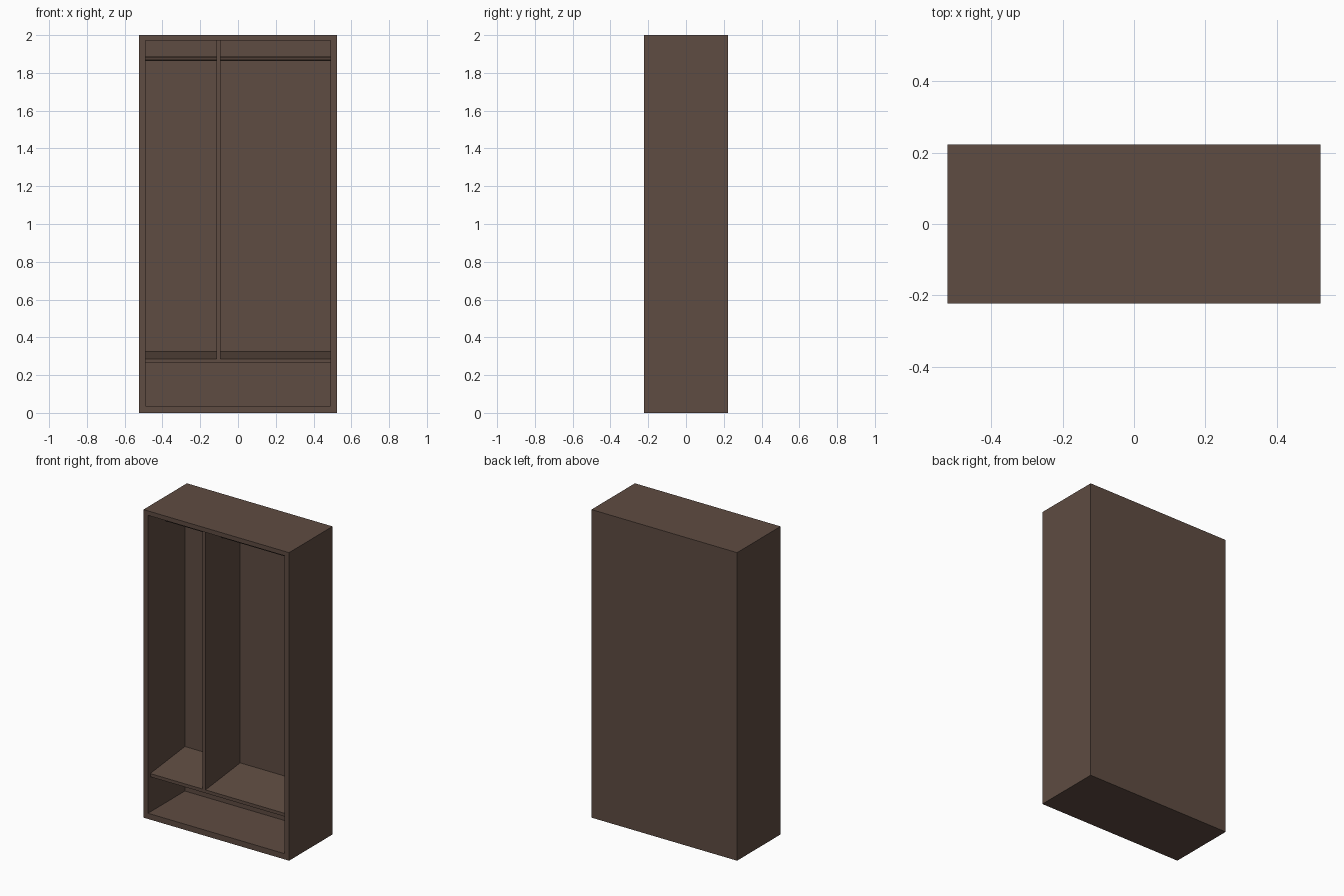
import bpy, bmesh, math
from mathutils import Matrix, Vector

if "Cube" in bpy.data.objects:
    bpy.data.objects.remove(bpy.data.objects["Cube"])

brown = bpy.data.materials.new("dark brown wood")
brown.diffuse_color = (0.114, 0.072, 0.054, 1)
brown.use_nodes = True
brown.node_tree.nodes["Principled BSDF"].inputs["Base Color"].default_value = brown.diffuse_color

W, D, H = 0.523, 0.223, 2.0            # half width, half depth, height
IX, Z0, Z1 = 0.49, 0.037, 1.971        # opening
BACK, FRONT = 0.155, -0.2              # inner back wall, front of the fittings
DIV = (-0.114, -0.093)                 # divider left and right


def finish(name, bm):
    bmesh.ops.recalc_face_normals(bm, faces=bm.faces)
    me = bpy.data.meshes.new(name)
    bm.to_mesh(me)
    bm.free()
    me.materials.append(brown)
    ob = bpy.data.objects.new(name, me)
    bpy.context.collection.objects.link(ob)
    return ob


def box_bm(lo, hi):
    bm = bmesh.new()
    bmesh.ops.create_cube(bm, size=1)
    for v in bm.verts:
        v.co = Vector([lo[i] if v.co[i] < 0 else hi[i] for i in range(3)])
    return bm


# carcass: one block with the front face inset and pushed inwards
bm = box_bm((-W, -D, 0), (W, D, H))
bm.normal_update()
front = min(bm.faces, key=lambda f: f.calc_center_median().y)
bmesh.ops.inset_region(bm, faces=[front], thickness=0.03)
for v in front.verts:
    v.co.x = math.copysign(IX, v.co.x)
    v.co.z = Z0 if v.co.z < 1 else Z1
new = bmesh.ops.extrude_discrete_faces(bm, faces=[front])["faces"][0]
for v in new.verts:
    v.co.y = BACK
finish("carcass", bm)

# shelf: rises gently towards the back
bm = box_bm((-IX, FRONT, 0.265), (IX, BACK, 0.286))
for v in bm.verts:
    if v.co.y > 0:
        v.co.z += 0.04
finish("sloped_shelf", bm)

# upright divider standing on the shelf
bm = box_bm((DIV[0], FRONT, 0.286), (DIV[1], BACK, Z1))
for v in bm.verts:
    if v.co.y > 0 and v.co.z < 1:
        v.co.z += 0.04
finish("divider", bm)

# hanging rails, one per compartment
for name, a, b in (("left_rail", -IX, DIV[0]), ("right_rail", DIV[1], IX)):
    bm = bmesh.new()
    bmesh.ops.create_cone(bm, cap_ends=True, segments=8, radius1=0.012, radius2=0.012,
                          depth=b - a,
                          matrix=Matrix.Translation(((a + b) / 2, -0.035, 1.874))
                          @ Matrix.Rotation(math.pi / 2, 4, 'Y'))
    finish(name, bm)
